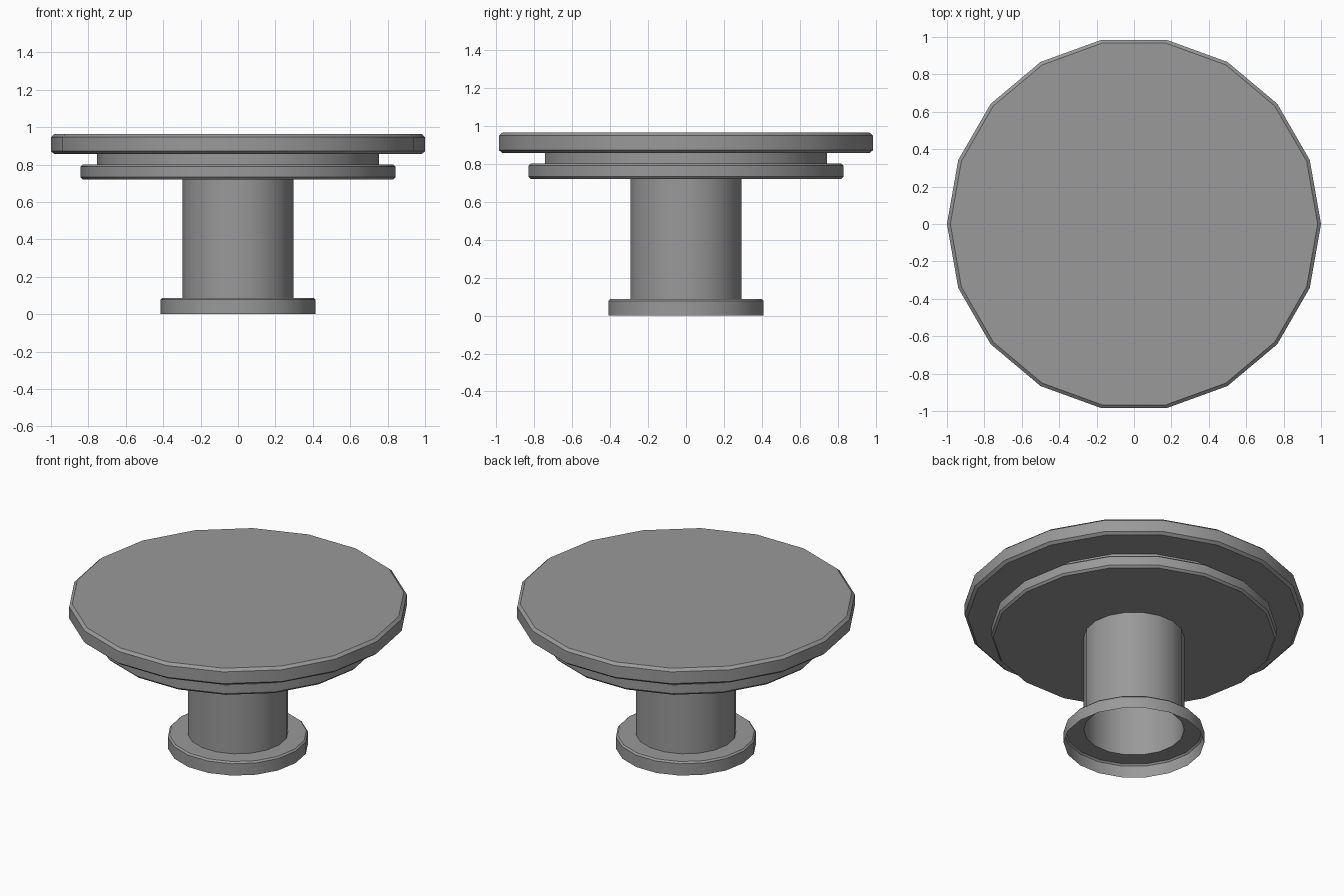
import bpy, bmesh
from math import cos, sin, tau, radians

if "Cube" in bpy.data.objects:
    bpy.data.objects.remove(bpy.data.objects["Cube"])

SIDES = 18

# Dark grey for the whole table
grey = bpy.data.materials.new("dark_grey")
grey.diffuse_color = (0.32, 0.32, 0.32, 1)
grey.use_nodes = True
grey.node_tree.nodes["Principled BSDF"].inputs["Base Color"].default_value = grey.diffuse_color


def lathe(name, profile, cap=False):
    """Revolve (radius, z) points, listed bottom to top, into an open shell."""
    bm = bmesh.new()
    rings = [[bm.verts.new((r * cos(tau * i / SIDES), r * sin(tau * i / SIDES), z))
              for i in range(SIDES)] for r, z in profile]
    for low, high in zip(rings, rings[1:]):
        for i in range(SIDES):
            j = (i + 1) % SIDES
            bm.faces.new((low[i], low[j], high[j], high[i]))
    if cap:
        bm.faces.new(rings[-1])
    mesh = bpy.data.meshes.new(name)
    bm.to_mesh(mesh)
    bm.free()
    mesh.materials.append(grey)
    obj = bpy.data.objects.new(name, mesh)
    bpy.context.collection.objects.link(obj)
    bpy.ops.object.select_all(action='DESELECT')
    obj.select_set(True)
    bpy.context.view_layer.objects.active = obj
    bpy.ops.object.shade_smooth_by_angle(angle=radians(30))
    return obj


# Hollow foot flange and column, open at the bottom
lathe("pedestal", [(0.415, 0), (0.415, 0.077), (0.405, 0.087),
                   (0.297, 0.087), (0.297, 0.719)])

# Lower rim, recessed neck and bevelled top disc
lathe("tabletop", [(0.297, 0.719), (0.83, 0.719), (0.842, 0.732),
                   (0.842, 0.789), (0.83, 0.801), (0.755, 0.801),
                   (0.755, 0.856), (0.982, 0.856), (1.0, 0.871),
                   (1.0, 0.947), (0.982, 0.963)], cap=True)
